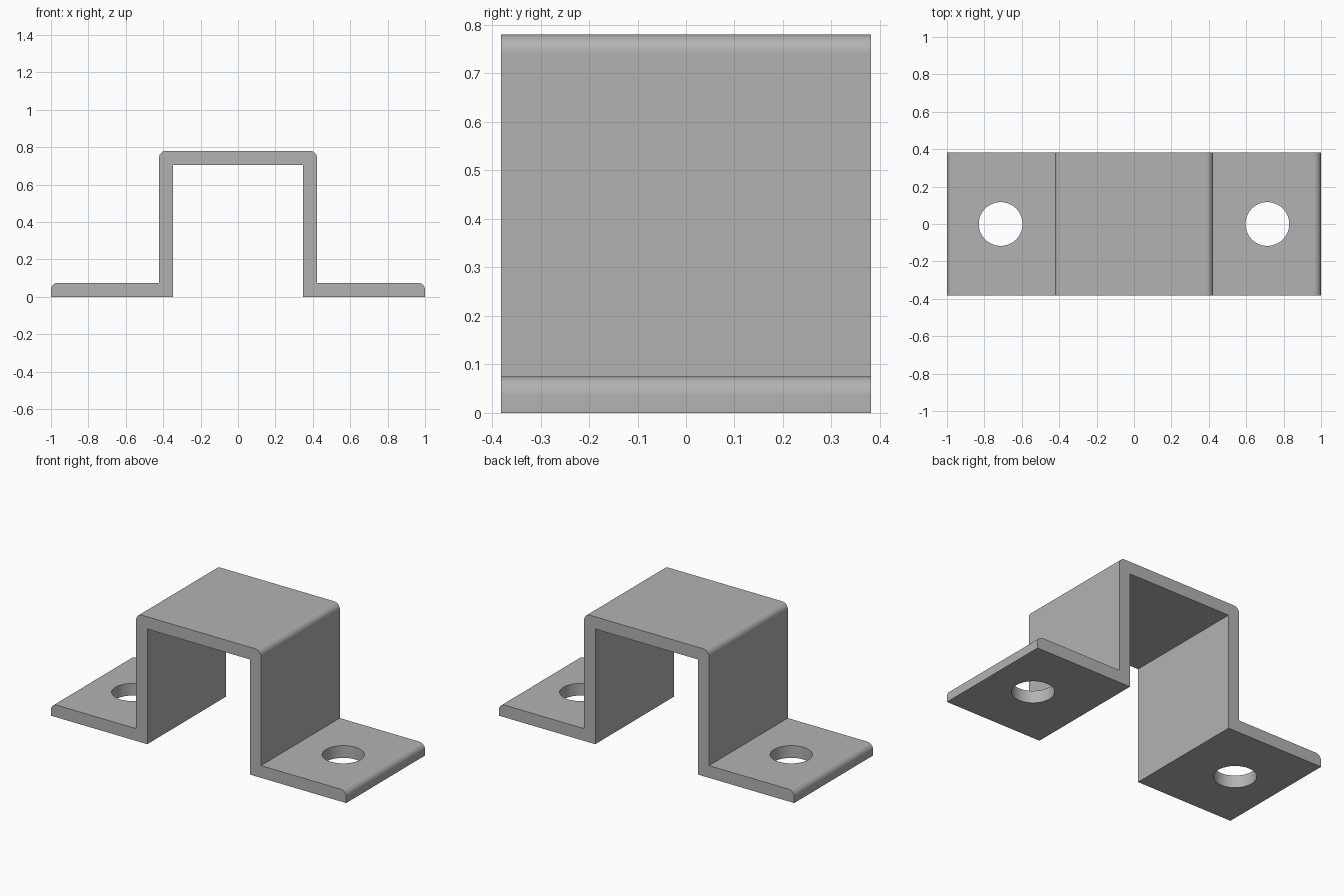
import bpy
import bmesh
from math import sin, cos, pi, radians

cube = bpy.data.objects.get("Cube")
if cube:
    bpy.data.objects.remove(cube, do_unlink=True)

# Main dimensions
LENGTH, DEPTH, HEIGHT = 2.0, 0.762, 0.78
THICK, CORNER = 0.075, 0.038
OUTER = 0.423                 # outer half width of the arch
HOLE_X, HOLE_R = 0.713, 0.117

steel = bpy.data.materials.new("grey steel")
steel.use_nodes = True
grey = (0.45, 0.45, 0.45, 1)
steel.diffuse_color = grey
steel.node_tree.nodes["Principled BSDF"].inputs["Base Color"].default_value = grey


def round_corner(x, z, steps=10):
    """Arc round an upper right corner, from its side up to its top."""
    angles = [i * pi / 2 / steps for i in range(steps + 1)]
    return [(x - CORNER + CORNER * cos(a), z - CORNER + CORNER * sin(a)) for a in angles]


# Right half of the strap profile, from the inner top round to the outer top
inner = OUTER - THICK
half = [(inner, HEIGHT - THICK), (inner, 0), (LENGTH / 2, 0)]
half += round_corner(LENGTH / 2, THICK)
half += [(OUTER, THICK)]
half += round_corner(OUTER, HEIGHT)
profile = half + [(-x, z) for x, z in reversed(half)]

# Bent strap: the profile extruded through its depth
bm = bmesh.new()
face = bm.faces.new([bm.verts.new((x, -DEPTH / 2, z)) for x, z in profile])
swept = bmesh.ops.extrude_face_region(bm, geom=[face])["geom"]
bmesh.ops.translate(bm, vec=(0, DEPTH, 0),
                    verts=[v for v in swept if isinstance(v, bmesh.types.BMVert)])
bmesh.ops.recalc_face_normals(bm, faces=bm.faces)
mesh = bpy.data.meshes.new("mounting_bracket")
bm.to_mesh(mesh)
bm.free()
mesh.materials.append(steel)
bracket = bpy.data.objects.new("mounting_bracket", mesh)
bpy.context.collection.objects.link(bracket)

# Bolt hole through each foot
for side, name in ((1, "left"), (-1, "right")):
    bpy.ops.mesh.primitive_cylinder_add(vertices=64, radius=HOLE_R, depth=0.4,
                                        location=(side * HOLE_X, 0, THICK / 2))
    cutter = bpy.context.object
    cutter.name = name + "_hole_cutter"
    cutter.hide_render = True
    cutter.data.materials.append(steel)
    bpy.ops.object.select_all(action='DESELECT')
    bracket.select_set(True)
    bpy.context.view_layer.objects.active = bracket
    cut = bracket.modifiers.new(name + "_hole", 'BOOLEAN')
    cut.operation, cut.solver, cut.object = 'DIFFERENCE', 'EXACT', cutter
    bpy.ops.object.modifier_apply(modifier=cut.name)
    bpy.data.objects.remove(cutter, do_unlink=True)

# Smooth bends and holes, with flat faces kept flat
bpy.ops.object.shade_smooth_by_angle(angle=radians(30))
weighted = bracket.modifiers.new("flat_faces", 'WEIGHTED_NORMAL')
weighted.keep_sharp = True
